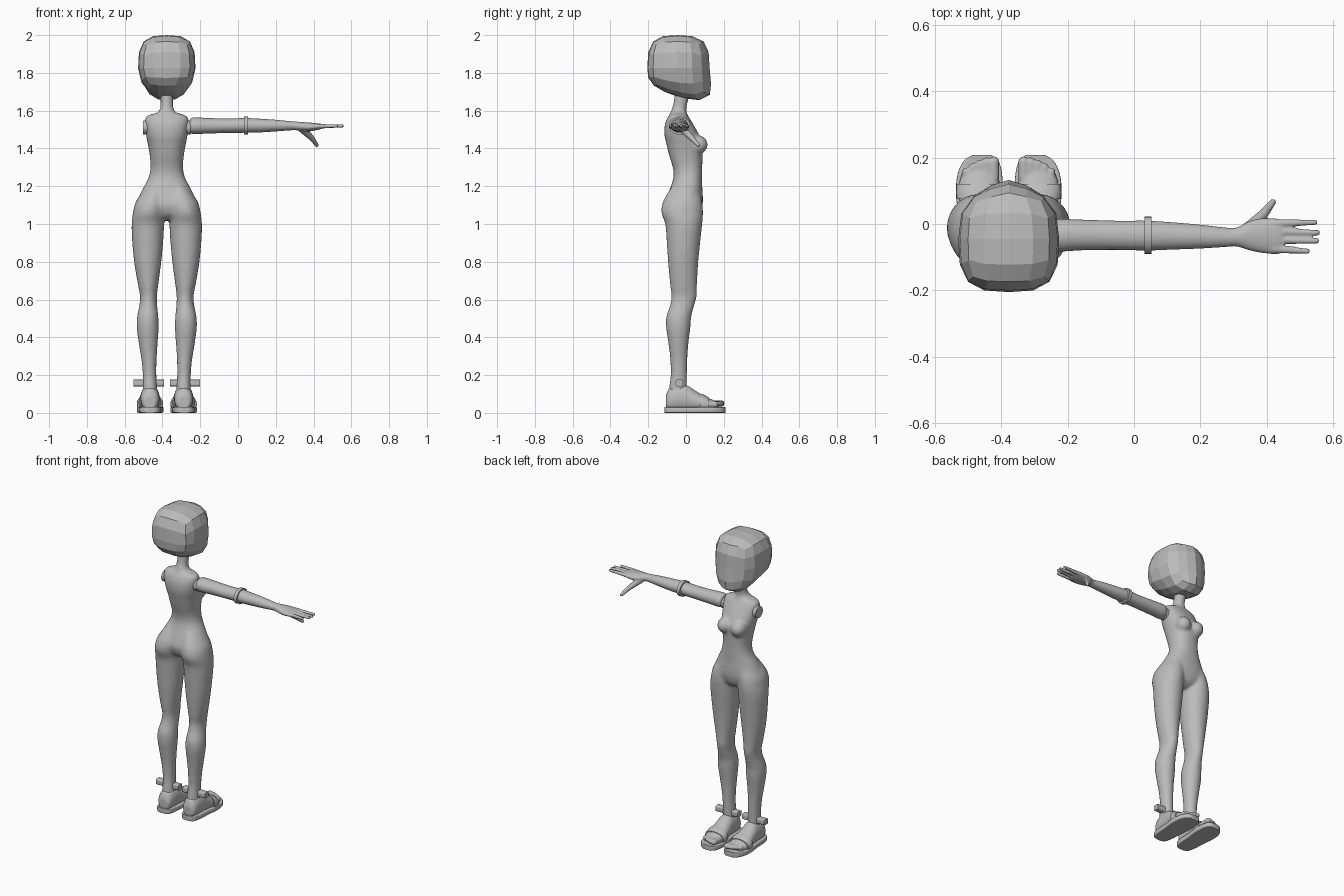
import bpy, bmesh, math
from mathutils import Vector, Matrix

CX = -0.377          # centre line of the body (one arm reaches out to +x)
grey = bpy.data.materials.new("plain grey")
grey.diffuse_color = (0.5, 0.5, 0.5, 1)


def catmull(a, b, c, d, t):
    return [0.5 * (2 * q + (r - p) * t + (2 * p - 5 * q + 4 * r - s) * t * t
                   + (3 * q - p - 3 * r + s) * t ** 3)
            for p, q, r, s in zip(a, b, c, d)]


def loft(bm, axis, sections, p=2.0, n=28, steps=4):
    """Skin rings along an axis; section = (position, centre1, radius1, centre2, radius2)."""
    S = [sections[0]] + list(sections) + [sections[-1]]
    rows = []
    for i in range(1, len(S) - 2):
        rows += [catmull(*S[i - 1:i + 3], k / steps) for k in range(steps)]
    rows.append(sections[-1])
    rings = []
    for pos, c1, r1, c2, r2 in rows:
        ring = []
        for k in range(n):
            t = 2 * math.pi * k / n
            c, s = math.cos(t), math.sin(t)
            a = c1 + r1 * math.copysign(abs(c) ** (2 / p), c)
            b = c2 + r2 * math.copysign(abs(s) ** (2 / p), s)
            co = {'x': (pos, a, b), 'y': (a, pos, b), 'z': (a, b, pos)}[axis]
            ring.append(bm.verts.new(co))
        rings.append(ring)
    for A, B in zip(rings, rings[1:]):
        for k in range(n):
            bm.faces.new((A[k], A[(k + 1) % n], B[(k + 1) % n], B[k]))
    bm.faces.new(rings[0])
    bm.faces.new(rings[-1])


def ball(bm, c, r):
    m = Matrix.Translation(c) @ Matrix.Diagonal((*r, 1))
    bmesh.ops.create_icosphere(bm, subdivisions=3, radius=1, matrix=m)


def beads(bm, a, b, ra, rb, n=16):
    """Tapered finger made of overlapping balls, fused later by the remesh."""
    for i in range(n):
        t = i / (n - 1)
        r = ra + (rb - ra) * t
        ball(bm, Vector(a).lerp(Vector(b), t), (r, r, r))


def finish(bm, name, voxel=0, flat=False):
    bmesh.ops.recalc_face_normals(bm, faces=bm.faces)
    me = bpy.data.meshes.new(name)
    bm.to_mesh(me)
    bm.free()
    me.materials.append(grey)
    ob = bpy.data.objects.new(name, me)
    bpy.context.collection.objects.link(ob)
    if voxel:
        m = ob.modifiers.new("fuse", 'REMESH')
        m.mode, m.voxel_size, m.use_smooth_shade = 'VOXEL', voxel, True
        m = ob.modifiers.new("soften", 'SMOOTH')
        m.factor, m.iterations = 0.5, 3
    elif not flat:
        bpy.ops.object.select_all(action='DESELECT')
        ob.select_set(True)
        bpy.context.view_layer.objects.active = ob
        bpy.ops.object.shade_smooth_by_angle(angle=math.radians(40))
    return ob


# head: faceted rounded block with a forward chin
bm = bmesh.new()
bmesh.ops.create_cube(bm, size=2)
bmesh.ops.subdivide_edges(bm, edges=bm.edges[:], cuts=3, use_grid_fill=True)
for v in bm.verts:
    q = v.co.copy()
    k = sum(abs(c) ** 3.2 for c in q) ** (1 / 3.2)
    u, w, h = q / k
    low = max(0, -h)
    x = 0.152 * u * (1 - 0.38 * low ** 2) * (1 - 0.28 * max(0, w) ** 3)
    y = -0.045 + 0.16 * w + 0.055 * low ** 2 * (w + 1) / 2
    z = 1.825 + 0.175 * h + 0.055 * low * max(0, 0.3 - w)
    # ridge down the middle of the face
    if w > 0.7 and abs(q.x) < 0.1:
        y += 0.01
    v.co = (CX + x, y, z)
finish(bm, "head", flat=True)

# body: torso, neck, chest and both legs fused
bm = bmesh.new()
loft(bm, 'z', [(1.02, CX, 0.04, -0.01, 0.05), (1.05, CX, 0.10, -0.012, 0.085),
               (1.10, CX, 0.162, -0.012, 0.10), (1.15, CX, 0.145, -0.005, 0.094),
               (1.20, CX, 0.12, 0.003, 0.083), (1.25, CX, 0.095, 0.01, 0.076),
               (1.30, CX, 0.086, 0.008, 0.078), (1.36, CX, 0.09, 0.0, 0.088),
               (1.42, CX, 0.10, -0.007, 0.096), (1.47, CX, 0.11, -0.022, 0.092),
               (1.52, CX, 0.116, -0.035, 0.078), (1.555, CX, 0.115, -0.04, 0.062),
               (1.575, CX, 0.10, -0.04, 0.05), (1.59, CX, 0.05, -0.04, 0.042),
               (1.61, CX, 0.036, -0.037, 0.038)], p=2.3)
loft(bm, 'z', [(1.57, CX, 0.04, -0.04, 0.042), (1.62, CX, 0.034, -0.034, 0.037),
               (1.66, CX, 0.033, -0.025, 0.038), (1.71, CX, 0.034, -0.018, 0.04)])
for s in (-1, 1):
    ball(bm, (CX + s * 0.048, 0.062, 1.42), (0.047, 0.053, 0.05))
    leg = [(0.07, .089, .040, -.045, .048), (0.13, .089, .038, -.043, .047),
           (0.20, .091, .036, -.038, .043), (0.28, .094, .040, -.038, .045),
           (0.36, .098, .049, -.040, .052), (0.45, .101, .058, -.041, .064),
           (0.51, .101, .056, -.038, .066), (0.57, .098, .047, -.020, .064),
           (0.62, .097, .045, -.010, .067), (0.68, .099, .054, -.013, .071),
           (0.80, .101, .072, -.015, .080), (0.92, .101, .083, -.013, .090),
           (1.00, .100, .086, -.012, .098), (1.06, .095, .084, -.020, .110),
           (1.12, .083, .080, -.018, .103), (1.20, .06, .05, -.005, .07)]
    loft(bm, 'z', [(z, CX + s * o, r, y, ry) for z, o, r, y, ry in leg])
finish(bm, "body", voxel=0.01)

# shoulder stubs, on both sides of the torso
for s in (-1, 1):
    bm = bmesh.new()
    loft(bm, 'x', [(CX + s * 0.08, -.035, .040, 1.517, .040),
                   (CX + s * 0.126, -.035, .038, 1.51, .036)], steps=1)
    finish(bm, "shoulder_stub")

# arm with hand, reaching sideways
bm = bmesh.new()
loft(bm, 'x', [(-0.255, -.034, .036, 1.519, .036), (-0.235, -.034, .049, 1.52, .044),
               (-0.15, -.033, .046, 1.52, .041), (-0.05, -.034, .044, 1.52, .038),
               (0.04, -.035, .045, 1.522, .039), (0.12, -.036, .041, 1.521, .036),
               (0.20, -.038, .036, 1.521, .031), (0.28, -.040, .029, 1.52, .024),
               (0.31, -.039, .029, 1.519, .023), (0.35, -.035, .045, 1.515, .024),
               (0.39, -.035, .053, 1.514, .022), (0.43, -.037, .054, 1.516, .016),
               (0.45, -.038, .048, 1.517, .010)])
for ya, yb, xb in ((.002, .005, .545), (-.023, -.026, .552),
                   (-.048, -.051, .550), (-.075, -.082, .522)):
    beads(bm, (0.42, ya, 1.517), (xb, yb, 1.519), 0.013, 0.0085)
beads(bm, (0.34, -0.02, 1.505), (0.39, 0.03, 1.455), 0.022, 0.015)
beads(bm, (0.39, 0.03, 1.455), (0.418, 0.066, 1.417), 0.015, 0.010)
finish(bm, "arm_and_hand", voxel=0.0045)

# elbow band
bm = bmesh.new()
loft(bm, 'x', [(0.031, -.034, .056, 1.521, .048), (0.053, -.034, .056, 1.521, .048)], steps=1)
finish(bm, "elbow_band")

# feet, sandals and ankle bars
for s in (-1, 1):
    def put(rows):
        return [(y, CX + s * o, r, z, rz) for y, o, r, z, rz in rows]
    bm = bmesh.new()
    loft(bm, 'y', put([(-.107, .089, .028, .055, .035), (-.09, .089, .044, .066, .062),
                       (-.05, .089, .050, .075, .073), (0.0, .089, .052, .075, .073),
                       (.04, .089, .056, .064, .060), (.09, .089, .062, .050, .043),
                       (.13, .088, .060, .043, .031), (.165, .085, .050, .038, .022)]))
    for i in range(5):
        o = 0.045 + 0.021 * i
        r = 0.017 - 0.0014 * i
        beads(bm, (CX + s * o, 0.14, 0.048), (CX + s * o, 0.187 - 0.003 * i * i * 0.6, 0.05), r, r, 6)
    finish(bm, "foot", voxel=0.005)
    # sole slab
    bm = bmesh.new()
    loft(bm, 'y', put([(-.115, .089, .025, .016, .016), (-.10, .089, .047, .016, .016),
                       (-.05, .089, .058, .016, .016), (.02, .089, .062, .016, .016),
                       (.09, .089, .070, .016, .016), (.15, .087, .067, .016, .016),
                       (.19, .083, .052, .016, .016), (.208, .08, .028, .016, .016)]), p=9)
    finish(bm, "sandal_sole")
    # strap over the front of the foot
    bm = bmesh.new()
    loft(bm, 'y', put([(.075, .089, .068, .050, .052), (.095, .089, .070, .046, .050),
                       (.12, .089, .068, .042, .040)]), p=2.2)
    for v in bm.verts:
        v.co.z = max(v.co.z, 0.004)
    finish(bm, "sandal_strap")
    # bar sticking out at both sides of the ankle
    bm = bmesh.new()
    a = CX + s * 0.096
    loft(bm, 'x', [(a - .08, -.035, .02, .158, .018), (a + .08, -.035, .02, .158, .018)], p=5, steps=1)
    finish(bm, "ankle_bar")
